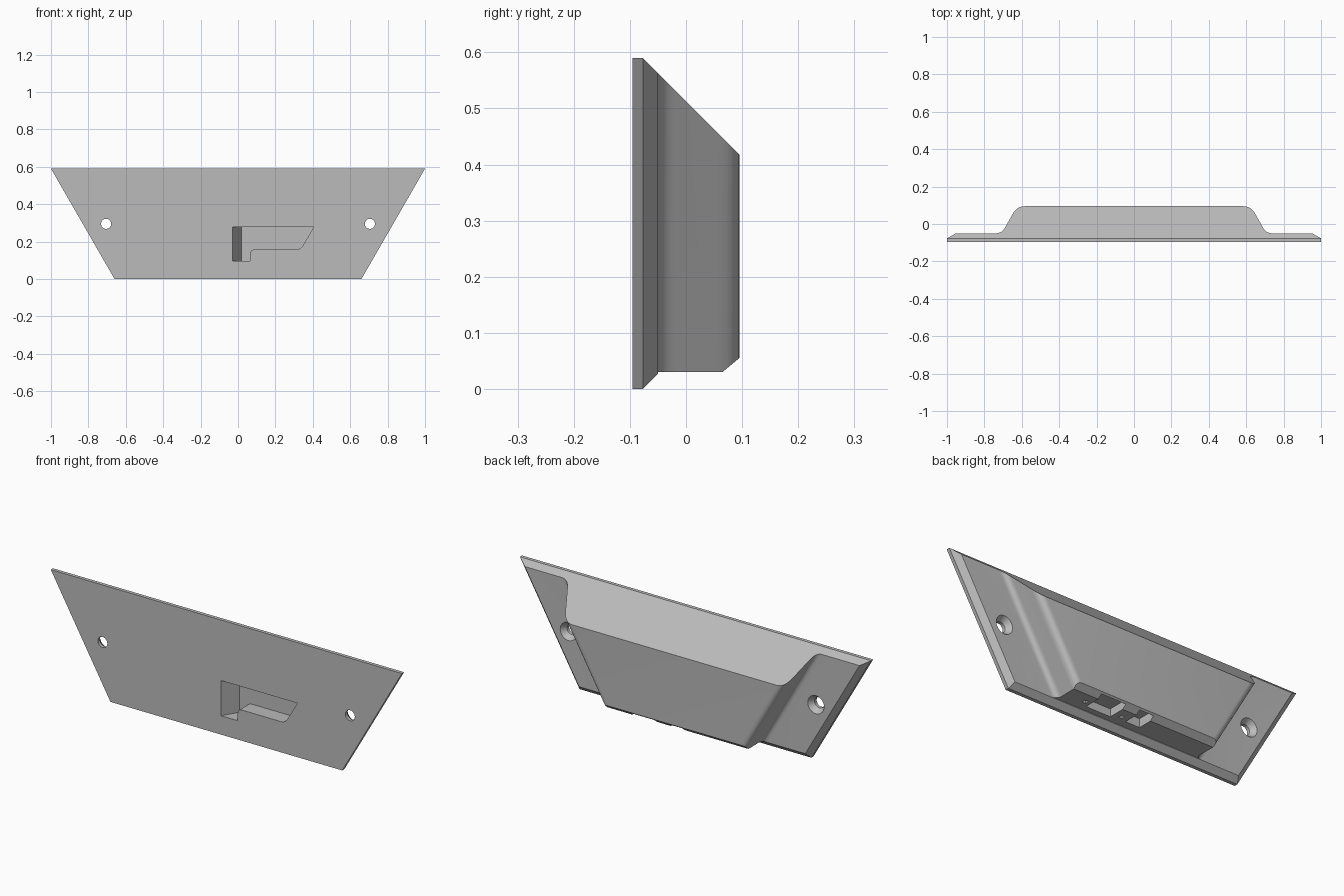
import bpy, bmesh
from math import radians
from mathutils import Vector, Matrix

if "Cube" in bpy.data.objects:
    bpy.data.objects.remove(bpy.data.objects["Cube"], do_unlink=True)

SLANT = 0.576            # sideways run of the end edges per unit of height
TOP, FRONT, BACK = 0.59, -0.095, 0.095

grey = bpy.data.materials.new("plain grey")
grey.use_nodes = True
grey.diffuse_color = (0.5, 0.5, 0.5, 1)
grey.node_tree.nodes["Principled BSDF"].inputs["Base Color"].default_value = (0.5, 0.5, 0.5, 1)


def loft(name, rings):
    """Closed solid through rings that all have the same number of points."""
    bm = bmesh.new()
    loops = [[bm.verts.new(p) for p in ring] for ring in rings]
    n = len(loops[0])
    for a, b in zip(loops, loops[1:]):
        for i in range(n):
            j = (i + 1) % n
            bm.faces.new((a[i], a[j], b[j], b[i]))
    bm.faces.new(loops[0])
    bm.faces.new(loops[-1])
    bmesh.ops.recalc_face_normals(bm, faces=bm.faces)
    mesh = bpy.data.meshes.new(name)
    bm.to_mesh(mesh)
    bm.free()
    mesh.materials.append(grey)
    obj = bpy.data.objects.new(name, mesh)
    bpy.context.collection.objects.link(obj)
    return obj


def box(name, lo, hi):
    rings = [[(lo[0], lo[1], z), (hi[0], lo[1], z), (hi[0], hi[1], z), (lo[0], hi[1], z)]
             for z in (lo[2], hi[2])]
    return loft(name, rings)


def wedge(name, profile):
    """Full-width prism from a (y, z) profile."""
    return loft(name, [[(x, y, z) for y, z in profile] for x in (-1.2, 1.2)])


def cone(name, x, z, y0, r0, y1, r1):
    turn = [Matrix.Rotation(radians(i * 7.5), 3, 'Y') @ Vector((1, 0, 0)) for i in range(48)]
    return loft(name, [[Vector((x, y, z)) + d * r for d in turn]
                       for y, r in ((y0, r0), (y1, r1))])


def combine(target, tool, operation):
    mod = target.modifiers.new("cut", 'BOOLEAN')
    mod.operation = operation
    mod.solver = 'EXACT'
    mod.object = tool
    tool.hide_render = True
    bpy.context.view_layer.objects.active = target
    bpy.ops.object.modifier_apply(modifier=mod.name)
    bpy.data.objects.remove(tool, do_unlink=True)


def bend(a, c, b, steps=8):
    a, b, c = Vector(a), Vector(b), Vector(c)
    return [a * (1 - t) ** 2 + c * 2 * t * (1 - t) + b * t * t
            for t in (i / steps for i in range(steps + 1))]


# Tapered plate with chamfered ends and lower edge
def plate_ring(y, inset):
    def half(z):
        return 1 - (TOP - z) * SLANT - inset * 1.154
    return [(-half(inset), y, inset), (half(inset), y, inset),
            (half(TOP), y, TOP), (-half(TOP), y, TOP)]


panel = loft("mounting_panel", [plate_ring(FRONT, 0), plate_ring(-0.077, 0),
                                plate_ring(-0.05, 0.027)])

# Raised housing with filleted flanks that run parallel to the plate ends
flank = [Vector((0.74, -0.07))]
flank += bend((0.74, -0.05), (0.707, -0.05), (0.69, -0.02))
flank += bend((0.648, 0.055), (0.6256, BACK), (0.585, BACK))


def housing_ring(z):
    side = [(p.x - (0.513 - p.y - z) * SLANT, p.y, z) for p in flank]
    return side + [(-x, y, z) for x, y, z in reversed(side)]


combine(panel, loft("housing", [housing_ring(0.03), housing_ring(0.65)]), 'UNION')

# Sloping top and small lower back chamfer
combine(panel, wedge("top_slope", [(-0.077, TOP), (0.2, 0.313), (0.2, 0.8), (-0.077, 0.8)]),
        'DIFFERENCE')
combine(panel, wedge("bottom_chamfer", [(0.053, 0.02), (0.119, 0.075), (0.119, 0.02)]),
        'DIFFERENCE')

# Front pocket with a sloping left wall
pocket = [(0.065, 0.097)] + [tuple(p) for p in bend((0.065, 0.135), (0.065, 0.158), (0.09, 0.158), 5)]
pocket += [tuple(p) for p in bend((0.31, 0.158), (0.335, 0.158), (0.348, 0.18), 5)]
pocket += [(0.405, 0.278)]
rings = []
for y, left in ((-0.103, -0.035), (-0.015, 0.018)):
    rings.append([(x, y, z) for x, z in [(left, 0.278), (left, 0.097)] + pocket])
combine(panel, loft("front_pocket", rings), 'DIFFERENCE')

# Recesses and pilot holes under the housing
for lo, hi in (((0.12, -0.02, 0), (0.26, 0.086, 0.07)),
               ((-0.04, -0.01, 0), (0.04, 0.086, 0.075))):
    combine(panel, box("underside_recess", lo, hi), 'DIFFERENCE')
for x in (0.29, 0.08):
    combine(panel, box("pilot_hole", (x - 0.01, 0.0, 0), (x + 0.01, 0.02, 0.06)), 'DIFFERENCE')

# Countersunk screw holes
for x in (-0.705, 0.705):
    combine(panel, cone("screw_hole", x, 0.295, -0.15, 0.027, 0.05, 0.027), 'DIFFERENCE')
    combine(panel, cone("countersink", x, 0.295, -0.078, 0.027, -0.045, 0.05), 'DIFFERENCE')

# Soft fillets, crisp edges
bpy.ops.object.select_all(action='DESELECT')
panel.select_set(True)
bpy.context.view_layer.objects.active = panel
bpy.ops.object.shade_smooth_by_angle(angle=radians(25))
